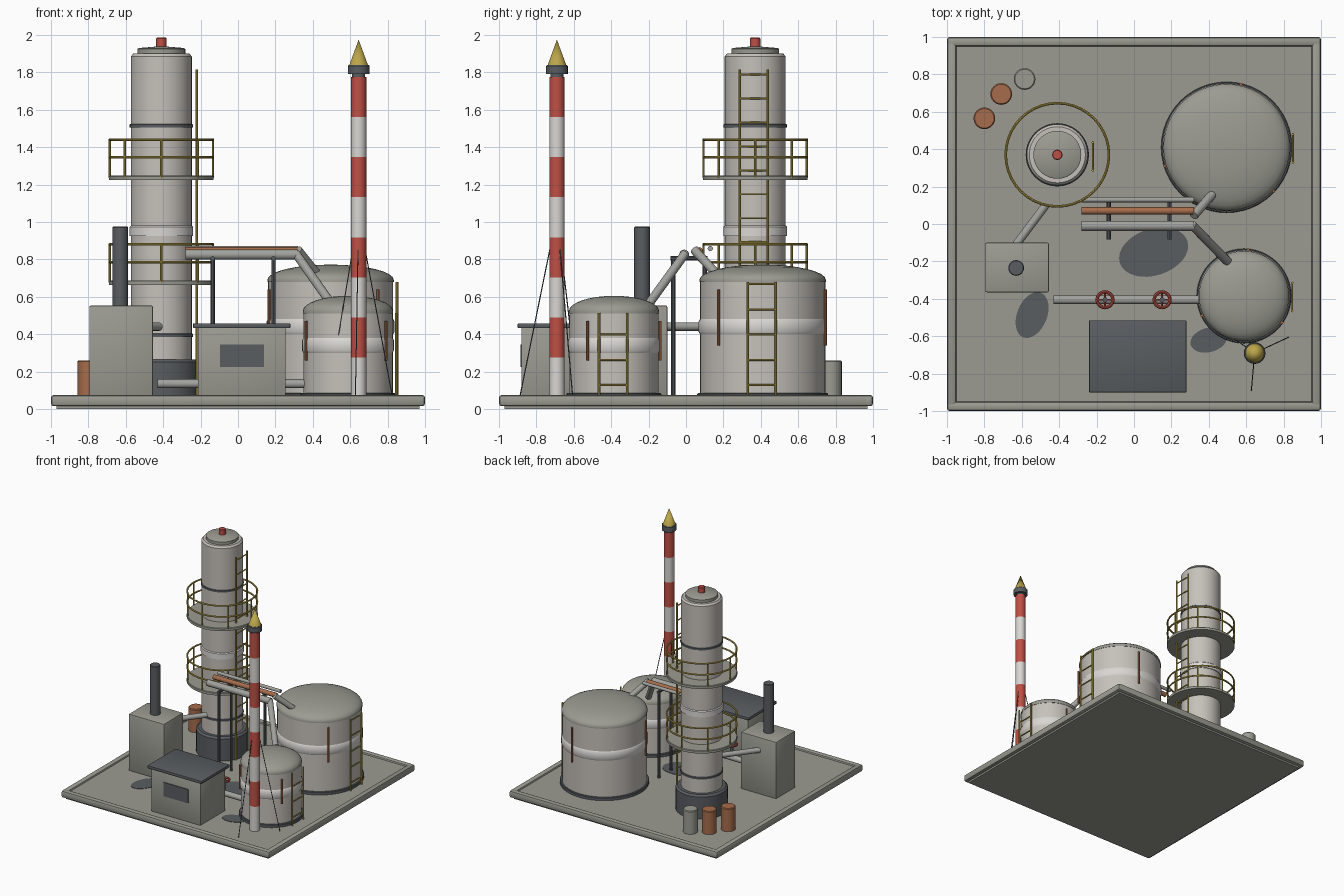
import bpy, bmesh
from math import sin, cos, pi, radians
from mathutils import Vector, Matrix

if "Cube" in bpy.data.objects:
    bpy.data.objects.remove(bpy.data.objects["Cube"])


def material(name, *rgb):
    m = bpy.data.materials.new(name)
    m.use_nodes = True
    m.diffuse_color = (*rgb, 1)
    m.node_tree.nodes["Principled BSDF"].inputs["Base Color"].default_value = (*rgb, 1)
    return m


CONCRETE = material("concrete grey", .33, .33, .29)
STEEL = material("pale steel", .56, .53, .49)
WHITE = material("off white", .70, .68, .65)
PIPE = material("pipe grey", .36, .36, .34)
DARK = material("charcoal", .10, .11, .12)
YELLOW = material("safety yellow", .50, .38, .07)
RED = material("signal red", .52, .08, .06)
COPPER = material("copper", .38, .15, .07)
FLOOR = .06


def finish(bm, name, *mats):
    """Turn a bmesh into an object, smooth except at sharp edges."""
    bmesh.ops.recalc_face_normals(bm, faces=bm.faces)
    for f in bm.faces:
        f.smooth = True
    for e in bm.edges:
        e.smooth = len(e.link_faces) == 2 and e.calc_face_angle(0) < .6
    mesh = bpy.data.meshes.new(name)
    bm.to_mesh(mesh)
    bm.free()
    for m in mats:
        mesh.materials.append(m)
    obj = bpy.data.objects.new(name, mesh)
    bpy.context.collection.objects.link(obj)
    return obj


def add_lathe(bm, profile, at, steps=48, closed=False):
    verts = [bm.verts.new((at[0] + r, at[1], z)) for r, z in profile]
    pairs = list(zip(verts, verts[1:])) + ([(verts[-1], verts[0])] if closed else [])
    edges = [bm.edges.new(p) for p in pairs]
    bmesh.ops.spin(bm, geom=verts + edges, cent=(at[0], at[1], 0), axis=(0, 0, 1),
                   angle=2 * pi, steps=steps)
    bmesh.ops.remove_doubles(bm, verts=bm.verts, dist=.0001)


def lathe(name, profile, at, mat, steps=48):
    bm = bmesh.new()
    add_lathe(bm, profile, at, steps)
    return finish(bm, name, mat)


def drum(name, at, r, z0, z1, mat, steps=32, bevel=.004):
    return lathe(name, [(0, z0), (r, z0), (r, z1 - bevel), (r - bevel, z1), (0, z1)], at, mat, steps)


def add_torus(bm, at, r, z, t, steps=40):
    section = [(r + t * cos(a * pi / 4), z + t * sin(a * pi / 4)) for a in range(8)]
    add_lathe(bm, section, at, steps, True)


def add_rod(bm, a, b, r, sides=10):
    a, b = Vector(a), Vector(b)
    d = b - a
    turn = d.to_track_quat('Z', 'Y').to_matrix().to_4x4()
    bmesh.ops.create_cone(bm, cap_ends=True, segments=sides, radius1=r, radius2=r,
                          depth=d.length, matrix=Matrix.Translation((a + b) / 2) @ turn)


def rod(name, a, b, r, mat, sides=16):
    bm = bmesh.new()
    add_rod(bm, a, b, r, sides)
    return finish(bm, name, mat)


def box(name, lo, hi, mat, bevel=0):
    lo, hi = Vector(lo), Vector(hi)
    bm = bmesh.new()
    bmesh.ops.create_cube(bm, size=1, matrix=Matrix.Translation((lo + hi) / 2)
                          @ Matrix.Diagonal((*(hi - lo), 1)))
    if bevel:
        bmesh.ops.bevel(bm, geom=bm.edges[:], offset=bevel, segments=2, affect='EDGES', profile=.5)
    return finish(bm, name, mat)


def ladder(name, x, y, top, step):
    bm = bmesh.new()
    for side in (-.075, .075):
        add_rod(bm, (x, y + side, FLOOR), (x, y + side, top), .007, 8)
    z = FLOOR + step / 2
    while z < top:
        add_rod(bm, (x, y - .075, z), (x, y + .075, z), .005, 8)
        z += step
    finish(bm, name, YELLOW)


# Ground slab with rounded kerb
box("ground_slab", (-.97, -.97, 0), (.97, .97, FLOOR), CONCRETE)
for s, side in ((-1, "front"), (1, "back")):
    box(side + "_kerb", (-1, s * .975 - .025, .015), (1, s * .975 + .025, .075), CONCRETE, .015)
for s, side in ((-1, "right"), (1, "left")):
    box(side + "_kerb", (s * .975 - .025, -1, .015), (s * .975 + .025, 1, .075), CONCRETE, .015)

# Distillation column
COL = (-.41, .37)
lathe("column_skirt", [(0, FLOOR), (.205, FLOOR), (.205, .25), (.19, .265), (0, .265)], COL, DARK)
lathe("column_shell", [(0, .2), (.163, .2), (.163, 1.885), (.15, 1.9), (0, 1.9)], COL, STEEL)
lathe("column_cap", [(.1, 1.89), (.128, 1.89), (.128, 1.925), (.12, 1.93), (0, 1.94)], COL, CONCRETE)
drum("column_beacon", COL, .028, 1.93, 1.985, RED, 16)
for z in (.395, 1.515):
    drum("column_dark_band", COL, .169, z - .009, z + .009, DARK, 48)
drum("column_wide_band", COL, .17, .925, .985, WHITE, 48, .012)

# Platforms with railings
for z in (.675, 1.235):
    drum("column_platform", COL, .28, z - .012, z + .012, CONCRETE, 48)
    bm = bmesh.new()
    for h in (.11, .205):
        add_torus(bm, COL, .276, z + h, .007)
    for i in range(8):
        x, y = COL[0] + .276 * cos(i * pi / 4), COL[1] + .276 * sin(i * pi / 4)
        add_rod(bm, (x, y, z), (x, y, z + .205), .006, 8)
    finish(bm, "platform_railing", YELLOW)
ladder("column_ladder", -.22, .362, 1.815, .128)


# Storage tanks with domed roofs
def tank(name, at, r, wall, band, strip_angle, strip_lo, strip_hi):
    drum(name + "_foot_ring", at, r + .015, FLOOR, .085, DARK, 48)
    lathe(name + "_wall", [(0, FLOOR), (r, FLOOR), (r, wall), (0, wall)], at, STEEL)
    dome = [((r + .003) * cos(a * pi / 16), wall + .082 * sin(a * pi / 16)) for a in range(8)]
    lathe(name + "_roof", [(r, wall - .012), (r + .003, wall - .012)] + dome + [(0, wall + .082)], at, CONCRETE)
    lathe(name + "_band", [(r, band - .04), (r + .007, band - .028), (r + .007, band + .028),
                           (r, band + .04)], at, WHITE)
    bm = bmesh.new()
    for i in range(3):
        a = radians(strip_angle + 120 * i)
        x, y = at[0] + (r + .01) * cos(a), at[1] + (r + .01) * sin(a)
        add_rod(bm, (x, y, strip_lo), (x, y, strip_hi), .008, 8)
    finish(bm, name + "_level_pipes", COPPER)
    ladder(name + "_ladder", at[0] + r + .02, at[1] - .005, wall - .01, .135)


tank("large_tank", (.495, .41), .335, .69, .44, -43, .34, .64)
tank("small_tank", (.588, -.385), .238, .523, .34, -35, .26, .47)

# Striped flare stack, guy wires and flame tip
STACK = (.645, -.69)
BAND = .2145
bm = bmesh.new()
add_lathe(bm, [(0, FLOOR)] + [(.041, FLOOR + BAND * i) for i in range(9)] + [(0, FLOOR + BAND * 8)], STACK, 24)
for f in bm.faces:
    f.material_index = int((f.calc_center_median().z - FLOOR - .001) / BAND) % 2
finish(bm, "flare_stack", WHITE, RED)
drum("stack_collar", STACK, .058, 1.79, 1.838, DARK, 24)
drum("stack_neck", STACK, .035, 1.76, 1.80, DARK, 24)
lathe("stack_tip", [(0, 1.835), (.05, 1.838), (0, 1.975)], STACK, YELLOW, 24)
bm = bmesh.new()
for deg in (25, 145, 265):
    a = radians(deg)
    add_rod(bm, (*STACK, 1.04), (STACK[0] + .2 * cos(a), STACK[1] + .2 * sin(a), FLOOR), .003, 6)
finish(bm, "guy_wires", DARK)

# Boiler, chimney and feed pipe
box("boiler", (-.795, -.365, FLOOR), (-.455, -.10, .553), CONCRETE, .008)
drum("boiler_chimney", (-.63, -.235), .042, .54, .975, DARK, 24)
rod("boiler_pipe", (-.63, -.11, .44), (-.42, .17, .44), .022, PIPE)

# Control shed with window
box("shed_walls", (-.215, -.88, FLOOR), (.255, -.54, .435), CONCRETE, .004)
box("shed_roof", (-.24, -.90, .433), (.28, -.515, .458), DARK, .004)
box("shed_window", (-.095, -.886, .225), (.14, -.878, .345), DARK)

# Pipe rack
rod("rack_thin_pipe", (-.28, .13, .858), (.32, .13, .858), .014, PIPE)
rod("rack_copper_pipe", (-.28, .07, .845), (.32, .07, .845), .02, COPPER)
rod("rack_wide_pipe", (-.28, -.01, .825), (.32, -.01, .825), .027, PIPE)
rod("large_tank_feed", (.32, .045, .85), (.42, .16, .725), .024, PIPE)
rod("small_tank_feed", (.31, -.005, .83), (.50, -.20, .56), .024, PIPE)
bm = bmesh.new()
for x in (-.135, .19):
    for y in (-.068, .10):
        add_rod(bm, (x, y, FLOOR), (x, y, .81), .012)
    add_rod(bm, (x, -.082, .805), (x, .115, .805), .012)
finish(bm, "rack_frame", DARK)

# Ground pipe with valve wheels
rod("ground_pipe", (-.43, -.405, .135), (.36, -.405, .135), .024, PIPE)
for x in (-.155, .15):
    rod("valve_stem", (x, -.405, .13), (x, -.405, .255), .013, DARK)
    bm = bmesh.new()
    add_torus(bm, (x, -.405), .042, .25, .009, 24)
    for a in (0, pi / 2):
        dx, dy = .042 * cos(a), .042 * sin(a)
        add_rod(bm, (x - dx, -.405 - dy, .25), (x + dx, -.405 + dy, .25), .005, 8)
    finish(bm, "valve_wheel", RED)

# Barrels
for x, y, mat in ((-.585, .775, CONCRETE), (-.71, .695, COPPER), (-.80, .565, COPPER)):
    drum("barrel", (x, y), .058, FLOOR, .26, mat, 24, .006)

# Oil stains
for x, y, a, b, deg in ((.105, -.15, .19, .125, 18), (-.545, -.487, .128, .08, 68), (.40, -.62, .1, .065, 15)):
    stain = drum("oil_stain", (0, 0), 1, 0, .003, DARK, 32, 0)
    stain.location = (x, y, FLOOR)
    stain.scale = (a, b, 1)
    stain.rotation_euler.z = radians(deg)
